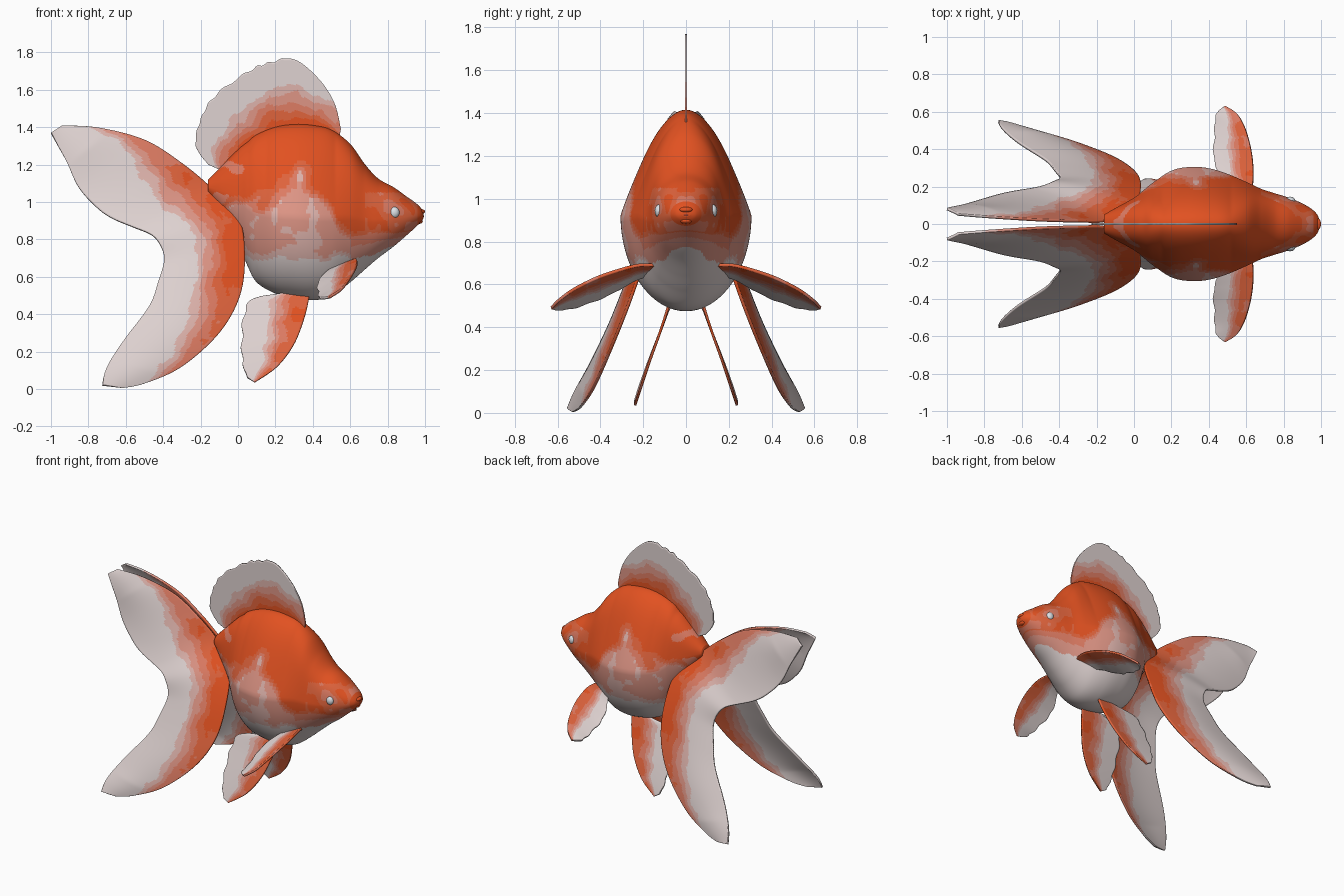
import bpy, bmesh, math
from mathutils import Vector, noise

if "Cube" in bpy.data.objects:
    bpy.data.objects.remove(bpy.data.objects["Cube"])

# Colours, ordered from strong orange to white
NAMES = [("orange", (0.76, 0.083, 0.015)), ("red_orange", (0.74, 0.125, 0.045)),
         ("salmon", (0.73, 0.20, 0.125)), ("rose", (0.73, 0.30, 0.235)),
         ("pale_pink", (0.73, 0.45, 0.41)), ("off_white", (0.74, 0.65, 0.64)),
         ("eye_grey", (0.72, 0.76, 0.80)), ("mouth_dark", (0.35, 0.045, 0.02))]
MATS = []
for n, c in NAMES:
    m = bpy.data.materials.new(n)
    m.diffuse_color = (*c, 1)
    m.use_nodes = True
    m.node_tree.nodes["Principled BSDF"].inputs["Base Color"].default_value = m.diffuse_color
    MATS.append(m)


def sample(pts, u):
    """Smooth curve through the points, u from 0 to 1."""
    k = len(pts) - 1
    f = min(max(u, 0), 1) * k
    i = min(int(f), k - 1)
    t = f - i
    p = [Vector(pts[min(max(j, 0), k)]) for j in (i - 1, i, i + 1, i + 2)]
    return 0.5 * (2 * p[1] + (p[2] - p[0]) * t + (2 * p[0] - 5 * p[1] + 4 * p[2] - p[3]) * t * t
                  + (3 * p[1] - p[0] - 3 * p[2] + p[3]) * t ** 3)


def linear(table, x):
    """Piecewise straight lookup in a list of (x, value)."""
    for (a, va), (b, vb) in zip(table, table[1:]):
        if x <= b:
            return va + (vb - va) * max(0, (x - a) / (b - a))
    return table[-1][1]


def blot(p, scale):
    q = Vector((p[0], abs(p[1]), p[2])) * scale
    return noise.noise(q) + 0.5 * noise.noise(q * 2.3)


def finish(name, bm, mirror=False, thick=0):
    bmesh.ops.recalc_face_normals(bm, faces=bm.faces)
    me = bpy.data.meshes.new(name)
    for f in bm.faces:
        f.smooth = True
    bm.to_mesh(me)
    bm.free()
    for m in MATS:
        me.materials.append(m)
    ob = bpy.data.objects.new(name, me)
    bpy.context.collection.objects.link(ob)
    if thick:
        s = ob.modifiers.new("thickness", 'SOLIDIFY')
        s.thickness, s.offset = thick, 0
    if mirror:
        mm = ob.modifiers.new("mirror", 'MIRROR')
        mm.use_axis = (False, True, False)
        mm.use_mirror_merge = False
    return ob


def fin(name, lead, trail, value, nu=80, nt=30, bulge=0.0, ripple=0.0, waves=12,
        smooth_until=0.0, mirror=True, thick=0.012):
    """Sheet between two edge curves, coloured by value(s, t)."""
    bm = bmesh.new()
    rows = []
    for i in range(nu + 1):
        s = i / nu
        a, b = sample(lead, s), sample(trail, s)
        if s > smooth_until:
            b = b + (b - a).normalized() * ripple * math.sin(s * waves * math.tau) * math.sin(math.pi * s)
        h = bulge * min(1, ((b - a).length / .3) ** 2)
        rows.append([bm.verts.new(a.lerp(b, j / nt) + Vector((0, h * math.sin(math.pi * j / nt), 0)))
                     for j in range(nt + 1)])
    for i in range(nu):
        for j in range(nt):
            f = bm.faces.new((rows[i][j], rows[i + 1][j], rows[i + 1][j + 1], rows[i][j + 1]))
            v = value((i + .5) / nu, (j + .5) / nt) + 0.09 * blot(f.calc_center_median(), 9)
            f.material_index = sum(v > k for k in (0.23, 0.32, 0.42, 0.51, 0.60))
    return finish(name, bm, mirror, thick)


def ball(name, loc, size, mat, mirror=False):
    bm = bmesh.new()
    bmesh.ops.create_uvsphere(bm, u_segments=24, v_segments=14, radius=1)
    for v in bm.verts:
        v.co = Vector([c * s + l for c, s, l in zip(v.co, size, loc)])
    for f in bm.faces:
        f.material_index = mat
    return finish(name, bm, mirror)


# Body: stations of (x, top, bottom, half width)
STATIONS = [(-.16, 1.12, 1.04, .05), (-.10, 1.18, .95, .085), (0, 1.28, .78, .14),
            (.05, 1.32, .66, .18), (.10, 1.36, .57, .22), (.20, 1.40, .51, .285),
            (.30, 1.415, .485, .305), (.40, 1.41, .475, .298), (.50, 1.385, .495, .268),
            (.60, 1.31, .57, .225), (.68, 1.20, .64, .188), (.75, 1.125, .70, .165),
            (.83, 1.08, .76, .14), (.90, 1.03, .82, .11), (.95, .995, .865, .08),
            (.98, .965, .895, .05), (.992, .94, .915, .02)]
ORANGE_LINE = [(-.2, .95), (.0, 1.02), (.2, 1.05), (.33, 1.19), (.45, 1.06), (.53, .90),
               (.62, .84), (.85, .84), (1.0, .86)]
WHITE_LINE = [(-.2, .75), (.1, .73), (.4, .70), (.6, .67), (.7, .695), (.8, .755), (1.0, .84)]


def body_colour(p):
    lo, hi = linear(WHITE_LINE, p.x), linear(ORANGE_LINE, p.x)
    v = (p.z - lo) / (hi - lo)
    v += 0.3 * blot(p, 5) * min(1, (hi - lo) / .25)
    b = blot(p, 7)
    if v > 1.05:
        if p.x < .1 and p.z < 1.22:            # tail root spots
            return 2 if b > .3 else 0
        if .68 < p.x < .96 and p.z < 1.05:     # face mottling
            return 2 if b > .2 else 1 if b > -.25 else 0
        return 0
    if v < 0:
        return 5
    if v > .92:
        return 1
    if p.x > .6:
        return 2 if v > .5 else 3
    if v < .12:
        return 4
    return 2 if v > .82 else 4 if b > .22 else 3


bm = bmesh.new()
RINGS, SEG = 200, 144
rings = []
for i in range(RINGS + 1):
    x, top, bot, w = sample([Vector(s) for s in STATIONS], i / RINGS)
    zc = bot + (top - bot) * .47
    # back narrows towards a rounded ridge, strongest mid-body
    q = linear([(-.1, .1), (.15, .68), (.52, .68), (.78, .15), (1, 0)], x)
    k = 2 + 8 * q
    ring = []
    for j in range(SEG):
        a = math.tau * j / SEG
        c, s = math.cos(a), math.sin(a)
        if s > 0:
            y = math.copysign((1 - q * s ** 1.1) * math.sqrt(max(0, 1 - s ** k)), c)
            z = zc + s * (top - zc)
        else:
            y, z = c, zc + s * (zc - bot)
        ring.append(bm.verts.new((x, y * w, z)))
    rings.append(ring)
for r0, r1 in zip(rings, rings[1:]):
    for j in range(SEG):
        k = (j + 1) % SEG
        f = bm.faces.new((r0[j], r0[k], r1[k], r1[j]))
        f.material_index = body_colour(f.calc_center_median())
bm.faces.new(rings[0])
bm.faces.new(rings[-1])
finish("body", bm)


# Paired tail: one boomerang sheet, mirrored
def tail_value(s, t):
    q = (2 * s - 1) ** 2
    return max(t + .8 * q, min(.40, .19 + .6 * q))


fin("tail_fins",
    [(-.94, .05, 1.405), (-.75, .035, 1.395), (-.5, .02, 1.33), (-.3, .015, 1.205),
     (-.14, .02, 1.07), (0, .10, .92), (.035, .19, .72), (.01, .27, .5), (-.1, .35, .3),
     (-.3, .43, .12), (-.5, .49, .03), (-.62, .525, .005)],
    [(-1.0, .08, 1.37), (-.93, .095, 1.24), (-.85, .115, 1.08), (-.74, .15, .955),
     (-.56, .185, .865), (-.43, .22, .80), (-.4, .25, .68), (-.44, .31, .52),
     (-.53, .38, .36), (-.64, .45, .22), (-.71, .52, .09), (-.725, .55, .02)],
    tail_value, nu=150, nt=50, bulge=.02, ripple=.005, waves=7, thick=.014)


# Dorsal fin with scalloped rear edge
def dorsal_value(s, t):
    v = t * min(.85, .3 + 2.4 * s) + .2 * s
    return max(v, min(.45, .08 + .6 * t)) if s < .3 else v


fin("dorsal_fin",
    [(.54, 0, 1.33), (.45, 0, 1.36), (.36, 0, 1.38), (.27, 0, 1.38), (.18, 0, 1.35),
     (.10, 0, 1.31), (.04, 0, 1.27), (-.01, 0, 1.22), (-.05, 0, 1.18), (-.07, 0, 1.16)],
    [(.55, 0, 1.39), (.515, 0, 1.53), (.43, 0, 1.66), (.30, 0, 1.762), (.17, 0, 1.745),
     (.06, 0, 1.70), (-.12, 0, 1.57), (-.20, 0, 1.44), (-.225, 0, 1.3), (-.16, 0, 1.2)],
    dorsal_value, nu=130, nt=40, ripple=.006, waves=16, smooth_until=.37,
    mirror=False, thick=.01)

# Pelvic fins under the belly
fin("pelvic_fins",
    [(.38, .07, .54), (.38, .085, .49), (.355, .12, .38), (.30, .17, .24), (.21, .21, .12),
     (.09, .238, .035)],
    [(.20, .07, .50), (.07, .085, .475), (.03, .12, .38), (.02, .17, .25), (.025, .21, .14),
     (.05, .236, .06)],
    lambda s, t: max(t + .3 * s ** 3, .2 + .15 * s), ripple=.006, waves=5)

# Pectoral fins behind the head
fin("pectoral_fins",
    [(.62, .13, .69), (.635, .22, .69), (.635, .32, .665), (.62, .42, .63), (.59, .52, .58),
     (.55, .59, .53), (.49, .63, .49)],
    [(.53, .13, .66), (.47, .24, .62), (.43, .34, .565), (.43, .43, .525), (.435, .52, .495),
     (.44, .58, .485), (.46, .61, .485)],
    lambda s, t: max(t + .2 * s ** 3, .22 + .16 * s), ripple=.005, waves=5, thick=.014)

# Eyes, lips and mouth opening
ball("eyes", (.835, .124, .943), (.028, .022, .031), 6, True)
ball("upper_lip", (.978, 0, .948), (.022, .032, .014), 0)
ball("lower_lip", (.968, 0, .897), (.02, .028, .014), 0)
ball("mouth_opening", (.985, 0, .924), (.009, .018, .009), 7)
